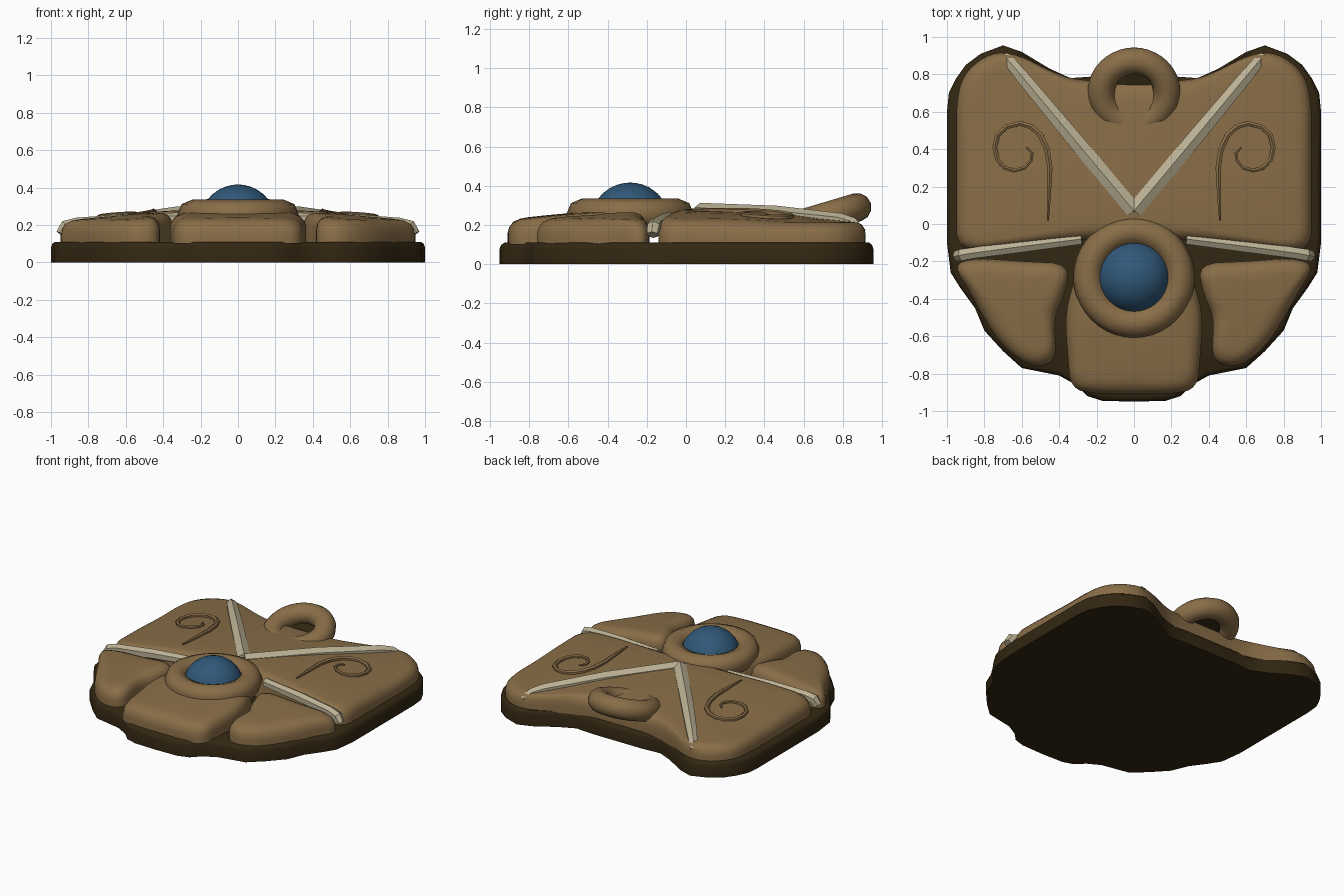
import bpy, bmesh, math
from mathutils import Vector

if "Cube" in bpy.data.objects:
    bpy.data.objects.remove(bpy.data.objects["Cube"])


def material(name, rgb):
    m = bpy.data.materials.new(name)
    m.diffuse_color = (*rgb, 1)
    m.use_nodes = True
    m.node_tree.nodes["Principled BSDF"].inputs["Base Color"].default_value = m.diffuse_color
    return m


BROWN = material("warm brown", (0.25, 0.155, 0.064))
DARK = material("dark brown", (0.033, 0.020, 0.006))
BONE = material("pale bone", (0.50, 0.44, 0.30))
BLUE = material("gem blue", (0.030, 0.098, 0.19))


def finish(bm, name, mat, mirror=False, angle=40):
    bmesh.ops.recalc_face_normals(bm, faces=bm.faces)
    me = bpy.data.meshes.new(name)
    bm.to_mesh(me)
    bm.free()
    me.materials.append(mat)
    ob = bpy.data.objects.new(name, me)
    bpy.context.collection.objects.link(ob)
    if mirror:
        mod = ob.modifiers.new("mirror", 'MIRROR')
        mod.use_axis = (True, False, False)
        mod.use_mirror_merge = False
    bpy.context.view_layer.objects.active = ob
    ob.select_set(True)
    bpy.ops.object.shade_smooth_by_angle(angle=math.radians(angle))
    ob.select_set(False)
    return ob


def bridge(bm, a, b, closed=True):
    n = len(a)
    for i in range(n if closed else n - 1):
        j = (i + 1) % n
        bm.faces.new((a[i], a[j], b[j], b[i]))


def whole(half):
    """Close a right-hand outline with its mirror image."""
    return half + [(-x, y) for x, y in reversed(half) if x > 0]


def soften(pts, times=2):
    """Cut the corners of a closed outline."""
    for _ in range(times):
        out = []
        for p, q in zip(pts, pts[1:] + pts[:1]):
            p, q = Vector(p), Vector(q)
            out += [tuple(p.lerp(q, .25)), tuple(p.lerp(q, .75))]
        pts = out
    return pts


def dome(x, y):
    return max(0.285 - 0.07 * (x * x + y * y), 0.215)


def slab(name, outline, z0, top, edge, mat, mirror=False):
    """Slab with a rounded rim; edge lists (inset, drop below the top)."""
    c = sum((Vector(p) for p in outline), Vector((0, 0))) / len(outline)
    bm = bmesh.new()
    bottom = [bm.verts.new((x, y, z0)) for x, y in outline]
    bm.faces.new(bottom)
    prev = bottom

    def ring(move, drop):
        vs = []
        for p in outline:
            q = move(Vector(p))
            vs.append(bm.verts.new((q.x, q.y, top(q.x, q.y) - drop)))
        bridge(bm, prev, vs)
        return vs
    for inset, drop in edge:
        prev = ring(lambda p: p + (c - p).normalized() * inset, drop)
    last = edge[-1][0]
    for f in (.7, .45, .2):
        prev = ring(lambda p: c + (p + (c - p).normalized() * last - c) * f, 0)
    mid = bm.verts.new((c.x, c.y, top(c.x, c.y)))
    for a, b in zip(prev, prev[1:] + prev[:1]):
        bm.faces.new((a, b, mid))
    return finish(bm, name, mat, mirror)


def tube(name, path, sides, mat, mirror=True, flat=1.0, angle=40):
    """Tapered tube through (x, y, z, radius) points, a ridge facing up."""
    bm = bmesh.new()
    pts = [Vector(p[:3]) for p in path]
    rings = []
    for i, p in enumerate(pts):
        t = (pts[min(i + 1, len(pts) - 1)] - pts[max(i - 1, 0)]).normalized()
        side = t.cross(Vector((0, 0, 1))).normalized()
        up = side.cross(t)
        r = path[i][3]
        rings.append([bm.verts.new(p + side * math.sin(a) * r + up * math.cos(a) * r * flat)
                      for a in (2 * math.pi * k / sides for k in range(sides))])
    for a, b in zip(rings, rings[1:]):
        bridge(bm, a, b)
    bm.faces.new(rings[0])
    bm.faces.new(rings[-1])
    return finish(bm, name, mat, mirror, angle)


def lathe(name, profile, centre, mat, closed, tilt=0.0, seg=40, angle=60):
    """Spin (radius, height) points about a vertical axis, then tilt."""
    bm = bmesh.new()
    rings = [[bm.verts.new((r * math.cos(a), r * math.sin(a), z))
              for a in (2 * math.pi * k / seg for k in range(seg))] for r, z in profile]
    for a, b in zip(rings, rings[1:] + (rings[:1] if closed else [])):
        bridge(bm, a, b)
    if not closed:
        bm.faces.new(rings[0])
        bm.faces.new(rings[-1])
    ob = finish(bm, name, mat, angle=angle)
    ob.location = centre
    ob.rotation_euler.x = tilt
    return ob


def circle(major, minor, n):
    return [(major + minor * math.cos(2 * math.pi * k / n),
             minor * math.sin(2 * math.pi * k / n)) for k in range(n)]


# Dark backing plate
base = whole([(0, -.95), (.17, -.945), (.25, -.92), (.31, -.86), (.40, -.81), (.50, -.79),
              (.60, -.77), (.70, -.68), (.80, -.57), (.85, -.45), (.93, -.34), (.98, -.26),
              (1, -.1), (1, .2), (1, .6), (.99, .70), (.95, .78), (.90, .85), (.82, .91),
              (.70, .955), (.60, .92), (.45, .83), (.34, .78), (.2, .79), (0, .79)])
slab("backing_plate", base, 0, lambda x, y: 0.11,
     [(0, .03), (.008, .012), (.025, 0)], DARK)

# Raised shell plates
RIM = [(0, .07), (.008, .04), (.03, .015), (.065, .003), (.1, 0)]
upper = whole([(0, -.08), (.2, -.08), (.4, -.09), (.7, -.125), (.95, -.15), (.95, .1), (.95, .4),
               (.95, .68), (.9, .82), (.76, .92), (.62, .91), (.45, .82), (.3, .765), (0, .765)])
slab("upper_plate", soften(upper), .10, dome, RIM, BROWN)
front = whole([(0, -.91), (.2, -.91), (.34, -.88), (.355, -.7), (.37, -.5), (.33, -.32),
               (.25, -.2), (0, -.2)])
slab("front_plate", soften(front), .10, dome, RIM, BROWN)
lateral = [(.34, -.21), (.37, -.38), (.43, -.5), (.41, -.72), (.51, -.77), (.62, -.73),
           (.73, -.62), (.81, -.49), (.88, -.36), (.97, -.22), (.85, -.18), (.6, -.2)]
slab("side_plates", soften(lateral), .10, dome, RIM, BROWN, True)

# Pale ridged bars
tube("long_bars", [(0, .07, .265, .048), (.33, .465, .25, .048), (.60, .79, .22, .04),
                   (.65, .85, .205, .034), (.69, .895, .165, .026)], 6, BONE, angle=25)
tube("short_bars", [(.28, -.08, .235, .032), (.6, -.12, .222, .036), (.86, -.155, .205, .034),
                    (.92, -.165, .19, .036), (.945, -.17, .15, .03)], 6, BONE, angle=25)

# Curled relief lines
curl = [(.46, .02, .006), (.455, .15, .012), (.45, .3, .016), (.465, .4, .017), (.5, .475, .017),
        (.55, .52, .016), (.61, .538, .015), (.68, .52, .015), (.73, .475, .015),
        (.745, .41, .014), (.73, .345, .014), (.69, .3, .013), (.64, .285, .012),
        (.585, .3, .011), (.55, .34, .01), (.545, .38, .009), (.575, .41, .006)]
tube("curls", [(x, y, dome(x, y) + .006, r) for x, y, r in curl], 6, BROWN, angle=50)

# Centre setting with its gem
lathe("gem_ring", circle(.245, .08, 8), (0, -.285, .255), BROWN, True)
lathe("gem", [(.197 * math.cos(a), .185 * math.sin(a))
              for a in (math.radians(d) for d in (0, 15, 30, 45, 60, 72, 82, 89.5))],
      (0, -.285, .231), BLUE, False)

# Tilted hanging loop with a dark centre
lathe("hanging_loop", circle(.175, .073, 12), (0, .705, .24), BROWN, True, .29)
lathe("loop_centre", [(.12, -.035), (.12, -.03)], (0, .705, .24), DARK, False, .29)
